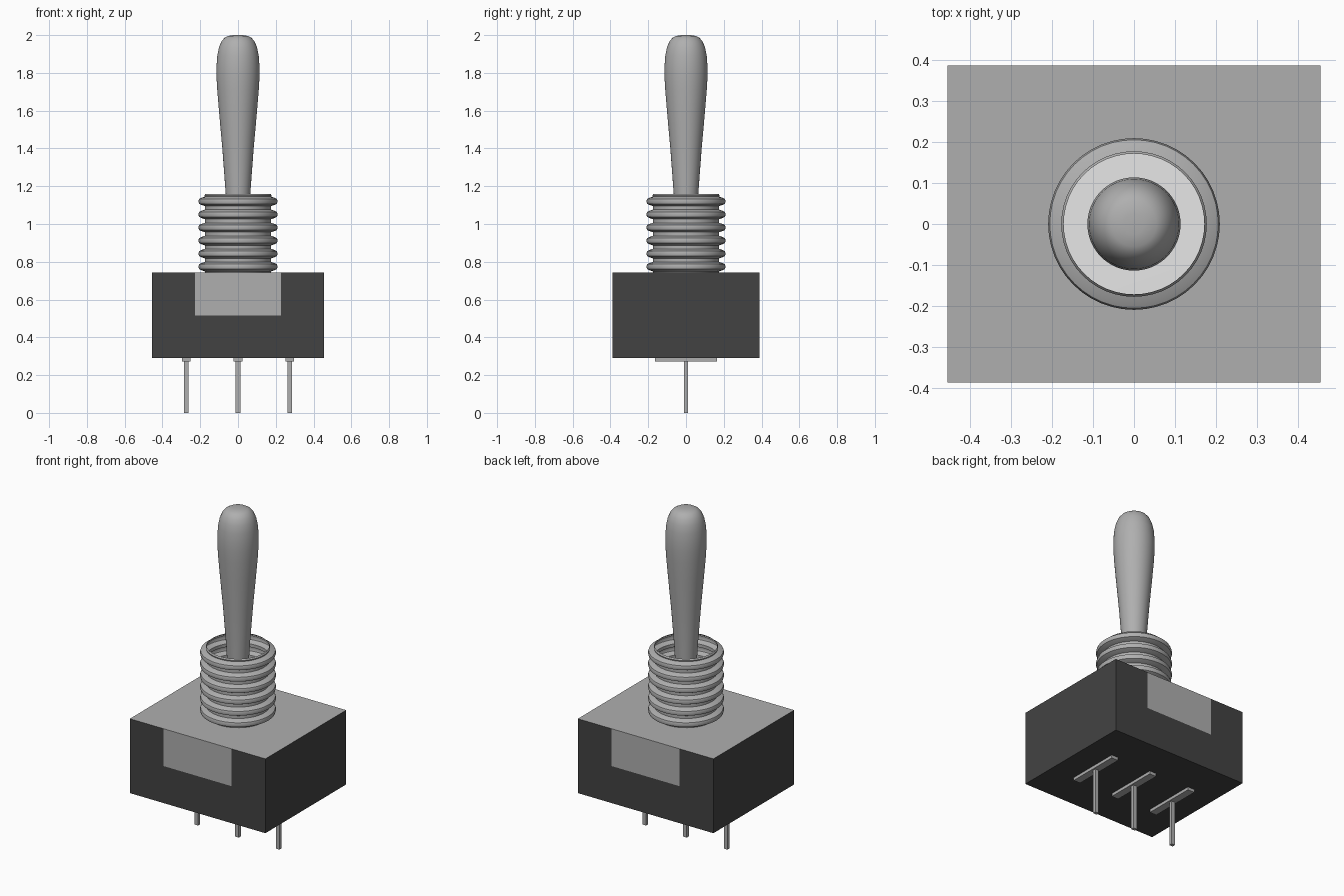
import bpy, bmesh, math
from mathutils import Vector

if "Cube" in bpy.data.objects:
    bpy.data.objects.remove(bpy.data.objects["Cube"])


def material(name, v):
    m = bpy.data.materials.new(name)
    m.diffuse_color = (v, v, v, 1)
    m.use_nodes = True
    m.node_tree.nodes["Principled BSDF"].inputs["Base Color"].default_value = m.diffuse_color
    return m


METAL = material("grey metal", 0.43)
DARK = material("dark plastic", 0.055)
WHITE = material("white seal", 0.95)


def finish(name, bm, mats, smooth=False):
    me = bpy.data.meshes.new(name)
    bm.to_mesh(me)
    bm.free()
    for m in mats:
        me.materials.append(m)
    ob = bpy.data.objects.new(name, me)
    bpy.context.collection.objects.link(ob)
    if smooth:
        bpy.ops.object.select_all(action='DESELECT')
        ob.select_set(True)
        bpy.context.view_layer.objects.active = ob
        bpy.ops.object.shade_smooth_by_angle(angle=math.radians(35))
    return ob


def box_bm(x0, x1, y0, y1, z0, z1):
    bm = bmesh.new()
    bmesh.ops.create_cube(bm, size=1)
    for v in bm.verts:
        v.co = Vector((x1 if v.co.x > 0 else x0,
                       y1 if v.co.y > 0 else y0,
                       z1 if v.co.z > 0 else z0))
    return bm


def lathe(name, profile, mat, n=48):
    """Revolve (radius, z) points, listed bottom to top, around z."""
    bm = bmesh.new()
    rings = []
    for r, z in profile:
        if r == 0:
            rings.append([bm.verts.new((0, 0, z))] * n)
        else:
            rings.append([bm.verts.new((r * math.cos(2 * math.pi * i / n),
                                        r * math.sin(2 * math.pi * i / n), z))
                          for i in range(n)])
    for a, b in zip(rings, rings[1:]):
        for i in range(n):
            j = (i + 1) % n
            bm.faces.new(list(dict.fromkeys((a[i], a[j], b[j], b[i]))))
    return finish(name, bm, [mat], True)


# Body: dark box; metal top with a flush tab on the front and back
body = box_bm(-0.456, 0.456, -0.388, 0.388, 0.29, 0.742)
for co, no in (((-0.228, 0, 0), (1, 0, 0)), ((0.228, 0, 0), (1, 0, 0)),
               ((0, 0, 0.515), (0, 0, 1))):
    bmesh.ops.bisect_plane(body, geom=body.verts[:] + body.edges[:] + body.faces[:],
                           plane_co=co, plane_no=no)
body.normal_update()
for f in body.faces:
    c = f.calc_center_median()
    tab = abs(f.normal.y) > 0.9 and abs(c.x) < 0.22 and c.z > 0.515
    f.material_index = 1 if f.normal.z > 0.9 or tab else 0
finish("switch_body", body, [DARK, METAL])

# Threaded collar: open tube with six rounded ridges
profile = [(0.174, 0.742)]
for k in range(6):
    zc = 0.774 + k * 0.0692
    profile += [(0.176, zc - 0.025), (0.194, zc - 0.019), (0.206, zc - 0.013),
                (0.210, zc), (0.206, zc + 0.013), (0.194, zc + 0.019),
                (0.176, zc + 0.025)]
profile += [(0.178, 1.152), (0.172, 1.160)]
lathe("threaded_collar", profile, METAL)

# Pale disc at the bottom of the collar
lathe("collar_seal", [(0.172, 0.746), (0, 0.747)], WHITE)

# Toggle lever: tapered bat with rounded tip
lathe("toggle_lever", [(0, 0.76), (0.045, 0.76), (0.065, 1.16), (0.083, 1.40),
                       (0.100, 1.59), (0.110, 1.71), (0.114, 1.78), (0.114, 1.83),
                       (0.110, 1.89), (0.101, 1.935), (0.088, 1.966),
                       (0.072, 1.985), (0.055, 1.995), (0.025, 2.0), (0, 2.0)], METAL)

# Terminals: flat strip with a thin pin below it
for side, x in (("left", -0.274), ("middle", 0), ("right", 0.274)):
    finish(side + "_terminal_strip",
           box_bm(x - 0.023, x + 0.023, -0.163, 0.163, 0.272, 0.291), [METAL])
    finish(side + "_terminal_pin",
           box_bm(x - 0.012, x + 0.012, -0.010, 0.010, 0, 0.273), [METAL])
